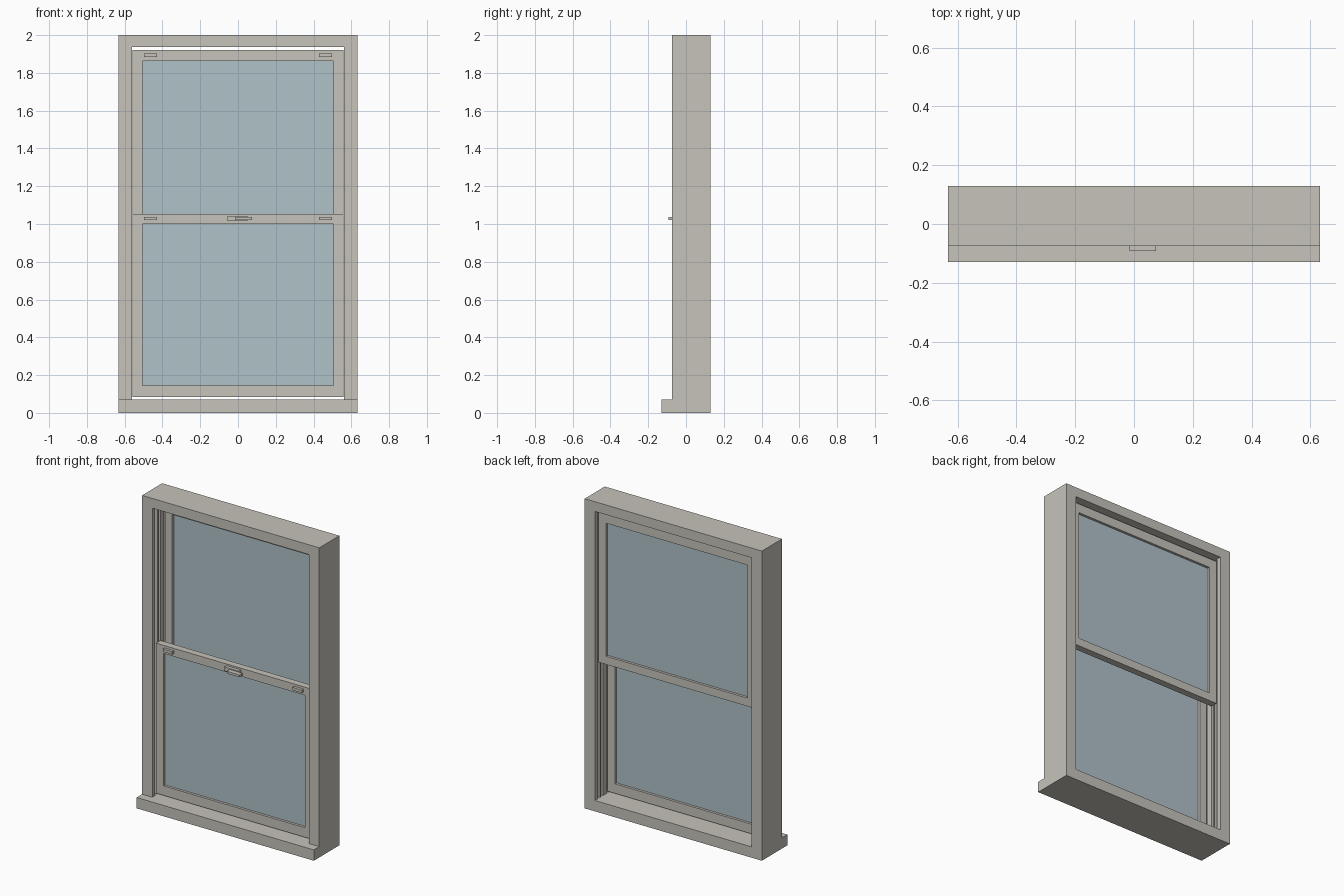
import bpy, bmesh

if "Cube" in bpy.data.objects:
    bpy.data.objects.remove(bpy.data.objects["Cube"])


def material(name, rgb):
    m = bpy.data.materials.new(name)
    m.diffuse_color = (*rgb, 1)
    m.use_nodes = True
    m.node_tree.nodes["Principled BSDF"].inputs["Base Color"].default_value = m.diffuse_color
    return m


FRAME = material("warm_grey_frame", (0.571, 0.546, 0.497))
GLASS = material("pale_blue_glass", (0.434, 0.539, 0.584))


def finish(name, bm, mat):
    bmesh.ops.recalc_face_normals(bm, faces=bm.faces[:])
    me = bpy.data.meshes.new(name)
    bm.to_mesh(me)
    bm.free()
    me.materials.append(mat)
    ob = bpy.data.objects.new(name, me)
    bpy.context.collection.objects.link(ob)
    return ob


def box(name, x, y, z, mat=FRAME):
    bm = bmesh.new()
    bmesh.ops.create_cube(bm, size=1)
    for v in bm.verts:
        for i, (a, b) in enumerate((x, y, z)):
            v.co[i] = a if v.co[i] < 0 else b
    return finish(name, bm, mat)


def prism(name, outline, z0, z1):
    """Extrude an (x, y) outline upward."""
    bm = bmesh.new()
    face = bm.faces.new([bm.verts.new((x, y, z0)) for x, y in outline])
    top = bmesh.ops.extrude_face_region(bm, geom=[face])["geom"]
    bmesh.ops.translate(bm, vec=(0, 0, z1 - z0),
                        verts=[v for v in top if isinstance(v, bmesh.types.BMVert)])
    return finish(name, bm, FRAME)


def ring(name, outer, inner, y0, y1):
    """Rectangular frame; outer and inner are (x0, x1, z0, z1)."""
    bm = bmesh.new()
    loops = []
    for (x0, x1, z0, z1), y in ((outer, y0), (inner, y0), (inner, y1), (outer, y1)):
        loops.append([bm.verts.new((x, y, z)) for x, z in
                      ((x0, z0), (x1, z0), (x1, z1), (x0, z1))])
    for a, b in zip(loops, loops[1:] + loops[:1]):
        for i in range(4):
            j = (i + 1) % 4
            bm.faces.new((a[i], a[j], b[j], b[i]))
    return finish(name, bm, FRAME)


W, FRONT, BACK = 0.633, -0.075, 0.13
OPEN, TRACK = 0.56, 0.578

# Sill and head
box("sill", (-W, W), (-0.13, BACK), (0, 0.07))
box("head", (-W, W), (FRONT, BACK), (1.937, 2))

# Side jambs with sliding tracks cut between the stops and parting beads
tracks = [(-0.045, -0.022), (-0.014, 0.008), (0.047, 0.069), (0.077, 0.1)]
profile = [(W, FRONT), (OPEN, FRONT)]
for a, b in tracks:
    profile += [(OPEN, a), (TRACK, a), (TRACK, b), (OPEN, b)]
profile += [(OPEN, BACK), (W, BACK)]
for side, s in (("left", -1), ("right", 1)):
    prism(side + "_jamb", [(s * x, y) for x, y in profile], 0.07, 1.937)

# Sashes: name, front y, outer z range, glass z range, latch height
for name, y, (z0, z1), (g0, g1), lz in (
        ("lower", -0.04, (0.083, 1.053), (0.145, 1.0), 1.02),
        ("upper", 0.05, (0.95, 1.922), (1.003, 1.862), 1.885)):
    ring(name + "_sash", (-0.558, 0.558, z0, z1), (-0.505, 0.505, g0, g1), y, y + 0.045)
    box(name + "_glass", (-0.507, 0.507), (y + 0.016, y + 0.029),
        (g0 - 0.002, g1 + 0.002), GLASS)
    # Tilt latches
    for side, s in (("left", -1), ("right", 1)):
        box(f"{name}_{side}_latch", sorted((s * 0.43, s * 0.497)),
            (y - 0.018, y + 0.002), (lz, lz + 0.018))

# Sash lock base and lever
box("lock_base", (-0.055, 0.05), (-0.062, -0.038), (1.016, 1.042))
box("lock_lever", (-0.015, 0.075), (-0.092, -0.061), (1.021, 1.036))
